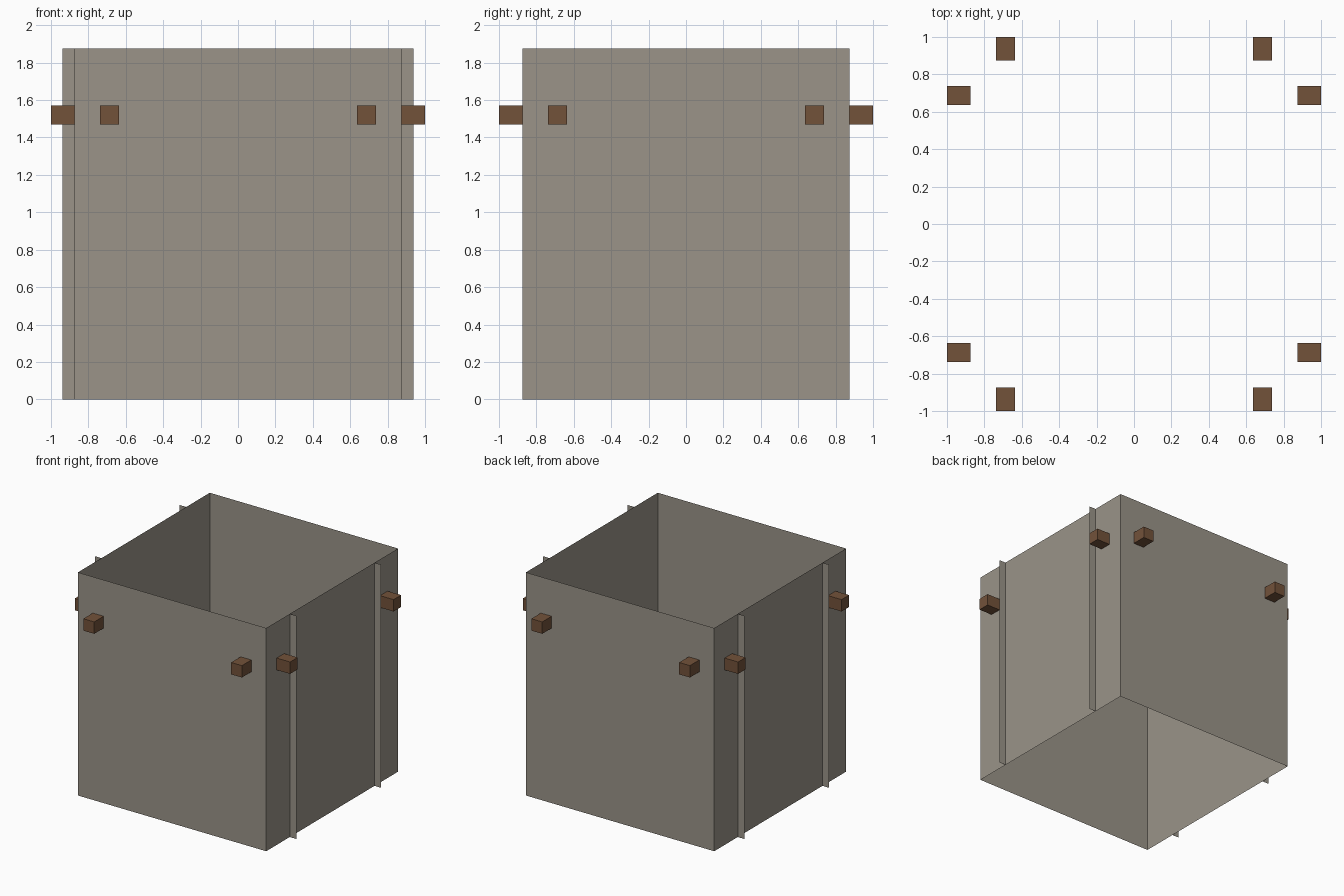
import bpy, bmesh

if "Cube" in bpy.data.objects:
    bpy.data.objects.remove(bpy.data.objects["Cube"])


def material(name, rgb):
    m = bpy.data.materials.new(name)
    m.diffuse_color = (*rgb, 1.0)
    m.use_nodes = True
    m.node_tree.nodes["Principled BSDF"].inputs["Base Color"].default_value = m.diffuse_color
    return m


GREY = material("weathered_grey", (0.325, 0.296, 0.250))
BROWN = material("dark_brown_wood", (0.170, 0.084, 0.042))

W, H = 0.875, 1.875          # half width and height of the box
FIN_X, FIN_Y = 0.9375, 0.5625
PEG, PEG_POS, PEG_Z = 0.05, 0.6865, 1.52


def make(name, mat, quads):
    me = bpy.data.meshes.new(name)
    bm = bmesh.new()
    for q in quads:
        bm.faces.new([bm.verts.new(p) for p in q])
    bmesh.ops.remove_doubles(bm, verts=bm.verts, dist=1e-5)
    bm.to_mesh(me)
    bm.free()
    me.materials.append(mat)
    ob = bpy.data.objects.new(name, me)
    bpy.context.collection.objects.link(ob)
    return ob


def panel(a, b):
    # upright sheet between two plan points
    return [(*a, 0), (*b, 0), (*b, H), (*a, H)]


# Open-ended box of thin walls
c = [(-W, -W), (W, -W), (W, W), (-W, W)]
make("box_walls", GREY, [panel(c[i], c[(i + 1) % 4]) for i in range(4)])

# Thin upright fins on the left and right walls
for sx, side in ((-1, "left"), (1, "right")):
    for sy, end in ((-1, "front"), (1, "back")):
        make(f"fin_{side}_{end}", GREY,
             [panel((sx * W, sy * FIN_Y), (sx * FIN_X, sy * FIN_Y))])


def peg(name, lo, hi, inner_axis, inner_sign):
    # block without the face that sits against the wall
    me = bpy.data.meshes.new(name)
    bm = bmesh.new()
    bmesh.ops.create_cube(bm, size=1)
    for v in bm.verts:
        for i in range(3):
            v.co[i] = hi[i] if v.co[i] > 0 else lo[i]
    bm.normal_update()
    hidden = [f for f in bm.faces if f.normal[inner_axis] * inner_sign > 0.9]
    bmesh.ops.delete(bm, geom=hidden, context='FACES')
    bm.to_mesh(me)
    bm.free()
    me.materials.append(BROWN)
    bpy.context.collection.objects.link(bpy.data.objects.new(name, me))


# Two wooden pegs on every wall
for axis, names in ((0, ("left", "right")), (1, ("front", "back"))):
    for s, wall in zip((-1, 1), names):
        for t in (-1, 1):
            lo, hi = [0, 0, PEG_Z - PEG], [0, 0, PEG_Z + PEG]
            lo[axis], hi[axis] = sorted((s * W, s * 1.0))
            lo[1 - axis], hi[1 - axis] = t * PEG_POS - PEG, t * PEG_POS + PEG
            peg(f"peg_{wall}_{'a' if t < 0 else 'b'}", lo, hi, axis, -s)
